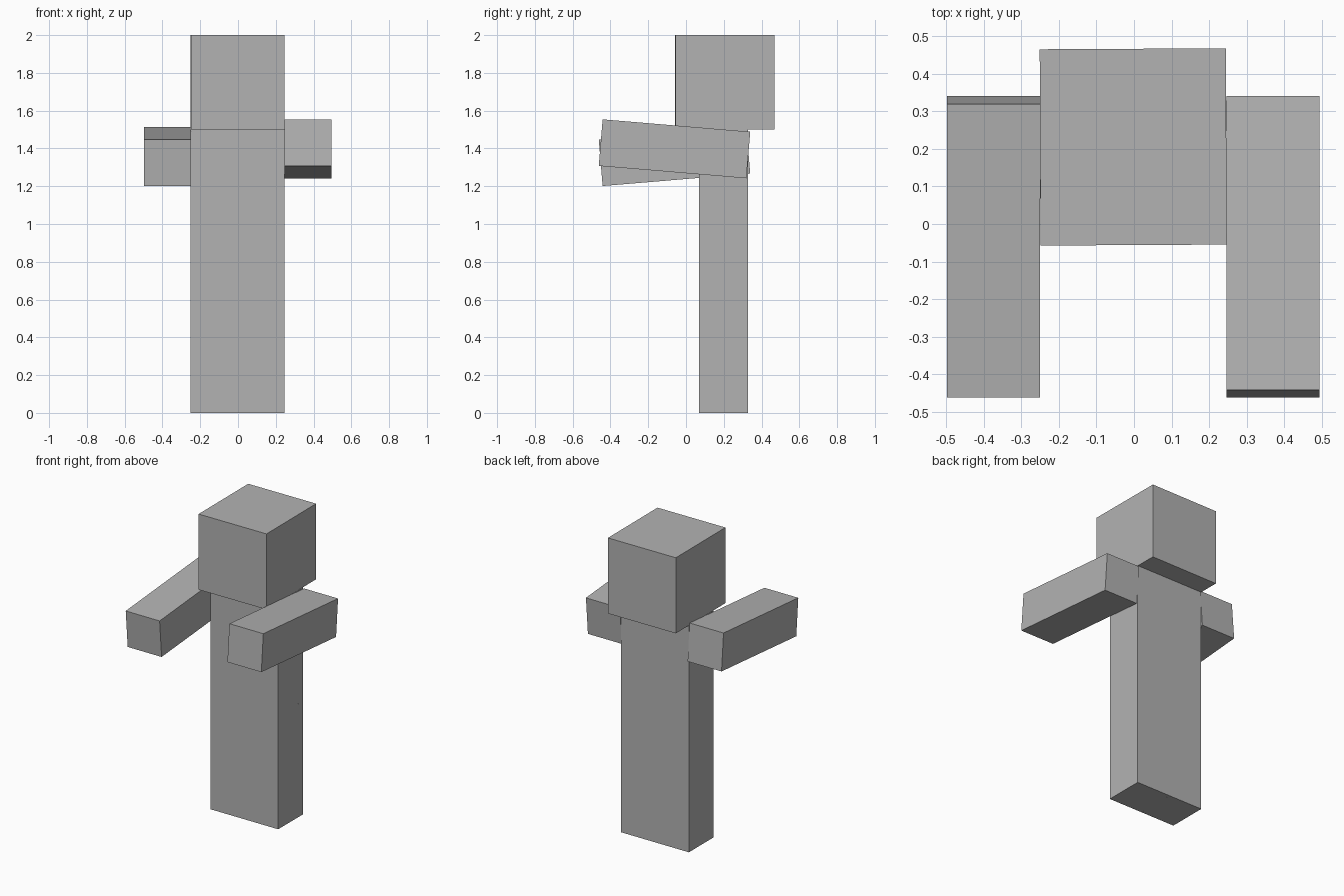
import bpy
import bmesh
from math import radians
from mathutils import Euler, Matrix, Vector

# Remove the default object
cube = bpy.data.objects.get("Cube")
if cube:
    bpy.data.objects.remove(cube, do_unlink=True)

# Single plain colour
grey = bpy.data.materials.new("plain_grey")
grey.use_nodes = True
colour = (0.45, 0.45, 0.45, 1)
grey.diffuse_color = colour
grey.node_tree.nodes["Principled BSDF"].inputs["Base Color"].default_value = colour


def box(name, centre, size, rotation=(0, 0, 0)):
    """Add a flat-shaded box, with rotation in degrees about its centre."""
    mesh = bpy.data.meshes.new(name)
    bm = bmesh.new()
    turn = Euler([radians(a) for a in rotation])
    bmesh.ops.create_cube(bm, size=1, matrix=Matrix.Diagonal(Vector(size)).to_4x4())
    bm.to_mesh(mesh)
    bm.free()
    mesh.materials.append(grey)
    obj = bpy.data.objects.new(name, mesh)
    obj.location = centre
    obj.rotation_euler = turn
    bpy.context.collection.objects.link(obj)
    return obj


BODY_Y, DEPTH = 0.198, 0.26

# Head, turned very slightly
box("head", (-0.002, 0.205, 1.75), (0.495, 0.522, 0.5), (0, 0, 0.3))

# Torso
box("torso", (-0.002, BODY_Y, 1.125), (0.497, DEPTH, 0.75))

# Legs and outstretched arms, the arms tilted opposite ways
for side, sign, arm_z in (("left", 1, 1.398), ("right", -1, 1.357)):
    box(side + "_leg", (sign * 0.1243 - 0.002, BODY_Y, 0.375), (0.2485, DEPTH, 0.75))
    box(side + "_arm", (sign * 0.372 - 0.002, -0.061, arm_z),
        (0.248, 0.784, 0.247), (sign * -4.8, 0, 0))
